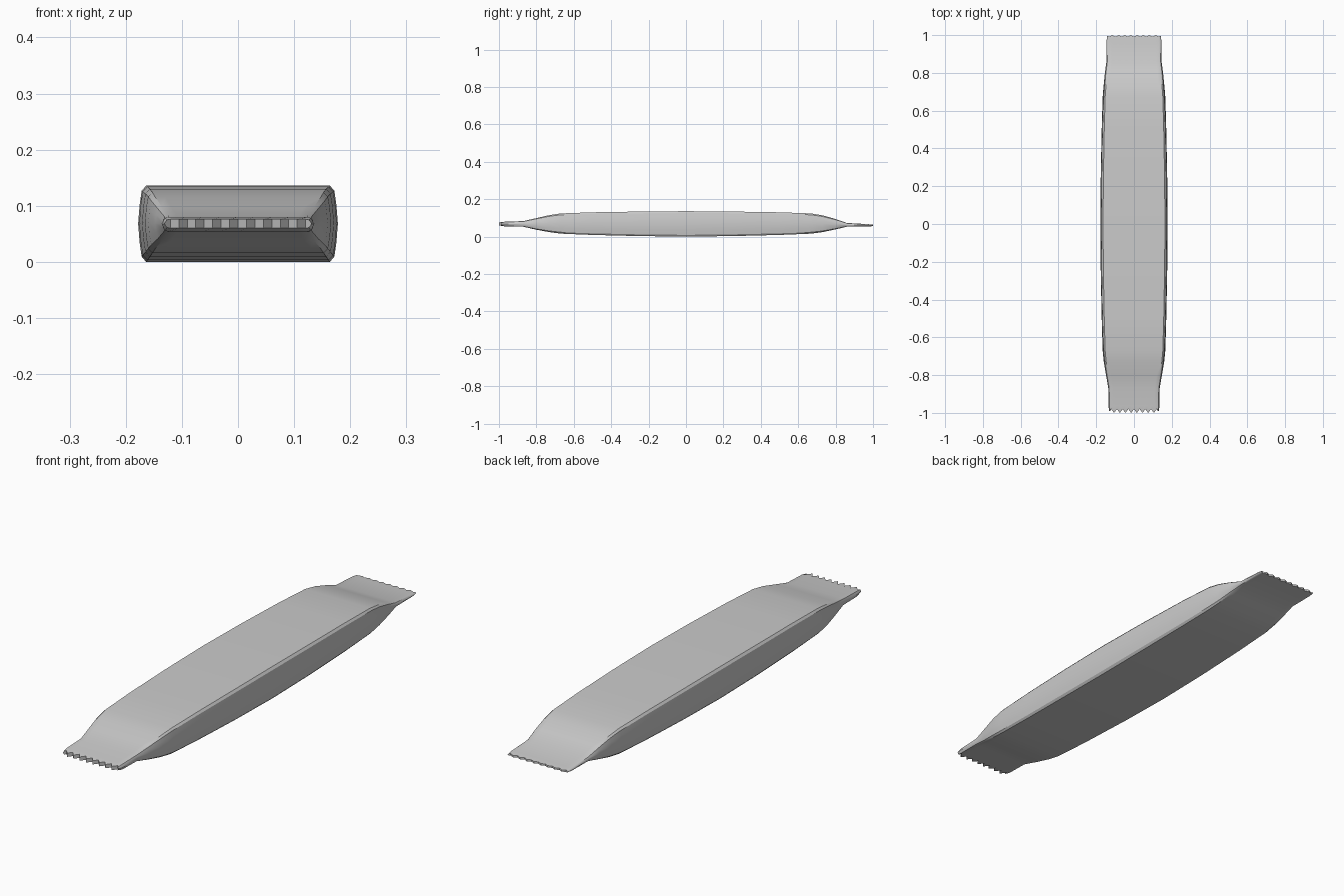
import bpy, bmesh, math

if "Cube" in bpy.data.objects:
    bpy.data.objects.remove(bpy.data.objects["Cube"])

TEETH = 8
COLS = TEETH * 2 + 1

# Stations along the wrapper: y, half width, bottom z, top z, tooth depth
stations = [
    (-1.0, 0.131, 0.060, 0.076, 0.020),
    (-0.965, 0.135, 0.054, 0.080, 0.0),
    (-0.87, 0.136, 0.053, 0.083, 0.0),
    (-0.80, 0.148, 0.037, 0.099, 0.0),
    (-0.73, 0.160, 0.024, 0.115, 0.0),
    (-0.67, 0.166, 0.016, 0.124, 0.0),
    (-0.50, 0.171, 0.009, 0.130, 0.0),
    (-0.25, 0.176, 0.003, 0.134, 0.0),
    (0.0, 0.178, 0.000, 0.136, 0.0),
    (0.25, 0.176, 0.003, 0.134, 0.0),
    (0.50, 0.171, 0.009, 0.130, 0.0),
    (0.67, 0.166, 0.016, 0.124, 0.0),
    (0.73, 0.161, 0.024, 0.114, 0.0),
    (0.80, 0.154, 0.039, 0.094, 0.0),
    (0.86, 0.146, 0.053, 0.073, 0.0),
    (0.97, 0.145, 0.054, 0.067, 0.0),
    (1.0, 0.142, 0.056, 0.064, -0.008),
]
side = [(0.965, 0.86), (0.985, 0.5), (1.0, 0.0), (0.985, -0.5), (0.965, -0.86)]


def section():
    """Unit outline: top columns, right side, bottom columns, left side."""
    top = [(-0.92 + 1.84 * i / (COLS - 1), 1.0) for i in range(COLS)]
    half = top + side
    return half + [(-x, -z) for x, z in half]


bm = bmesh.new()
outline = section()
n = len(outline)
rings = []
for y, w, z0, z1, depth in stations:
    mid, h = (z0 + z1) / 2, (z1 - z0) / 2
    ring = []
    for k, (x, z) in enumerate(outline):
        c = k % (n // 2)
        notch = depth if c < COLS and c % 2 == 0 else depth * 0.5 if c >= COLS else 0
        ring.append(bm.verts.new((x * w, y + notch, mid + z * h)))
    rings.append(ring)

# Wrapper skin
for a, b in zip(rings, rings[1:]):
    for k in range(n):
        j = (k + 1) % n
        bm.faces.new((a[k], a[j], b[j], b[k]))

# Serrated seal ends
for r in (rings[0], rings[-1]):
    top, bottom = r[:COLS], r[n // 2:n // 2 + COLS][::-1]
    for i in range(COLS - 1):
        bm.faces.new((top[i], top[i + 1], bottom[i + 1], bottom[i]))
    bm.faces.new(r[COLS - 1:n // 2 + 1])
    bm.faces.new(r[n // 2 + COLS - 1:] + [r[0]])

bmesh.ops.recalc_face_normals(bm, faces=bm.faces)
mesh = bpy.data.meshes.new("bar_wrapper")
bm.to_mesh(mesh)
bm.free()
obj = bpy.data.objects.new("bar_wrapper", mesh)
bpy.context.collection.objects.link(obj)
bpy.context.view_layer.objects.active = obj
obj.select_set(True)
bpy.ops.object.shade_smooth_by_angle(angle=math.radians(30))
